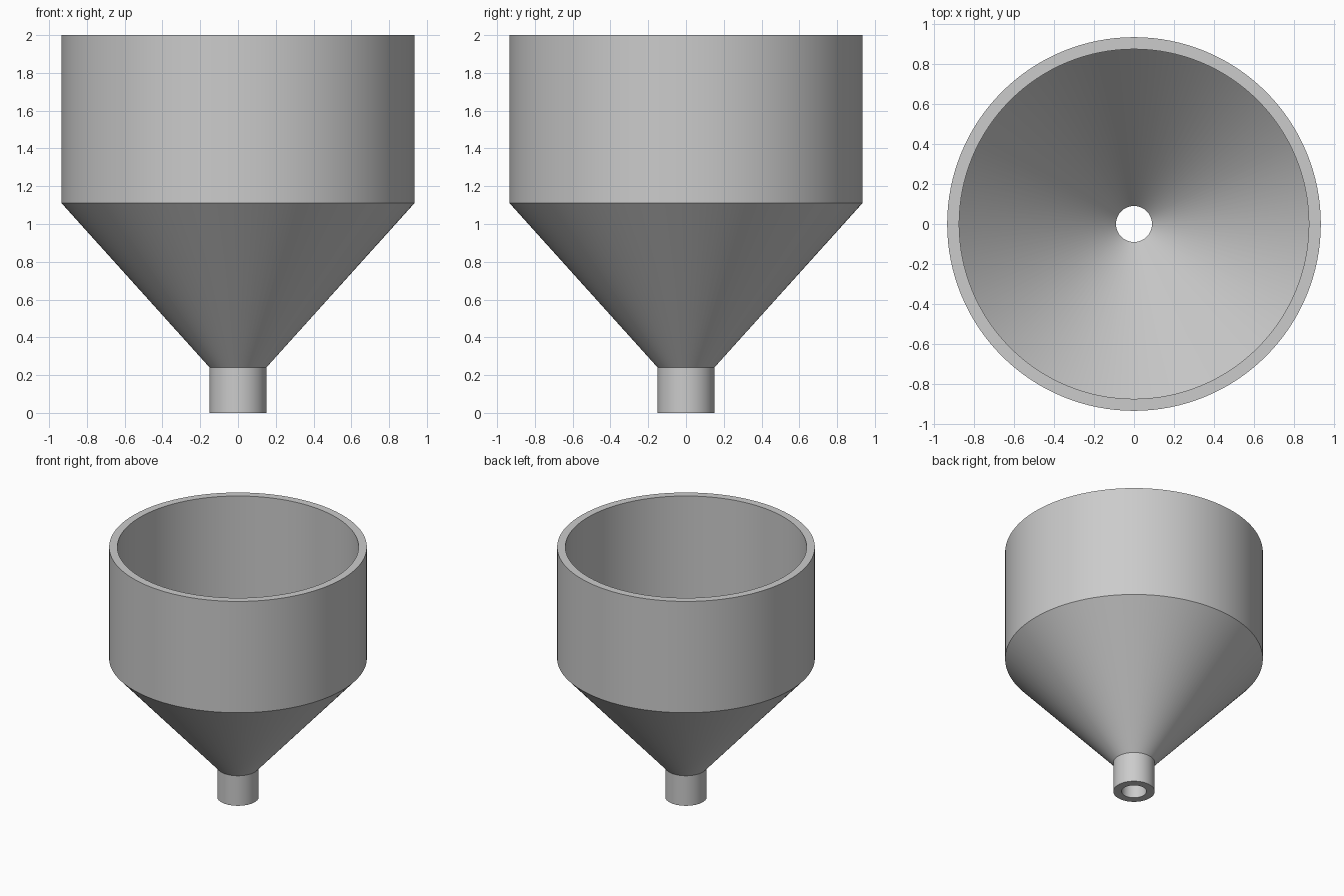
import bpy
import bmesh
import math

cube = bpy.data.objects.get("Cube")
if cube:
    bpy.data.objects.remove(cube, do_unlink=True)

SEGMENTS = 128
WALL = 0.06

# Plain grey material
grey = bpy.data.materials.new("plain_grey")
grey.use_nodes = True
colour = (0.6, 0.6, 0.6, 1)
grey.diffuse_color = colour
grey.node_tree.nodes["Principled BSDF"].inputs["Base Color"].default_value = colour

# Outer wall from spout to rim, then the inner wall back down
outer = [(0.15, 0), (0.15, 0.24), (0.934, 1.11), (0.934, 2)]
inner = [(r - WALL, z) for r, z in reversed(outer)]

# Revolve the closed wall section around the vertical axis
bm = bmesh.new()
verts = [bm.verts.new((r, 0, z)) for r, z in outer + inner]
edges = [bm.edges.new((verts[i - 1], v)) for i, v in enumerate(verts)]
bmesh.ops.spin(bm, geom=verts + edges, cent=(0, 0, 0), axis=(0, 0, 1),
               angle=math.tau, steps=SEGMENTS, use_merge=True)
bmesh.ops.remove_doubles(bm, verts=bm.verts, dist=0.0001)
bmesh.ops.recalc_face_normals(bm, faces=bm.faces)

mesh = bpy.data.meshes.new("funnel")
bm.to_mesh(mesh)
bm.free()
mesh.materials.append(grey)

funnel = bpy.data.objects.new("funnel", mesh)
bpy.context.collection.objects.link(funnel)

# Smooth walls with crisp rims and cone edges
bpy.ops.object.select_all(action="DESELECT")
funnel.select_set(True)
bpy.context.view_layer.objects.active = funnel
bpy.ops.object.shade_smooth_by_angle(angle=math.radians(30))
